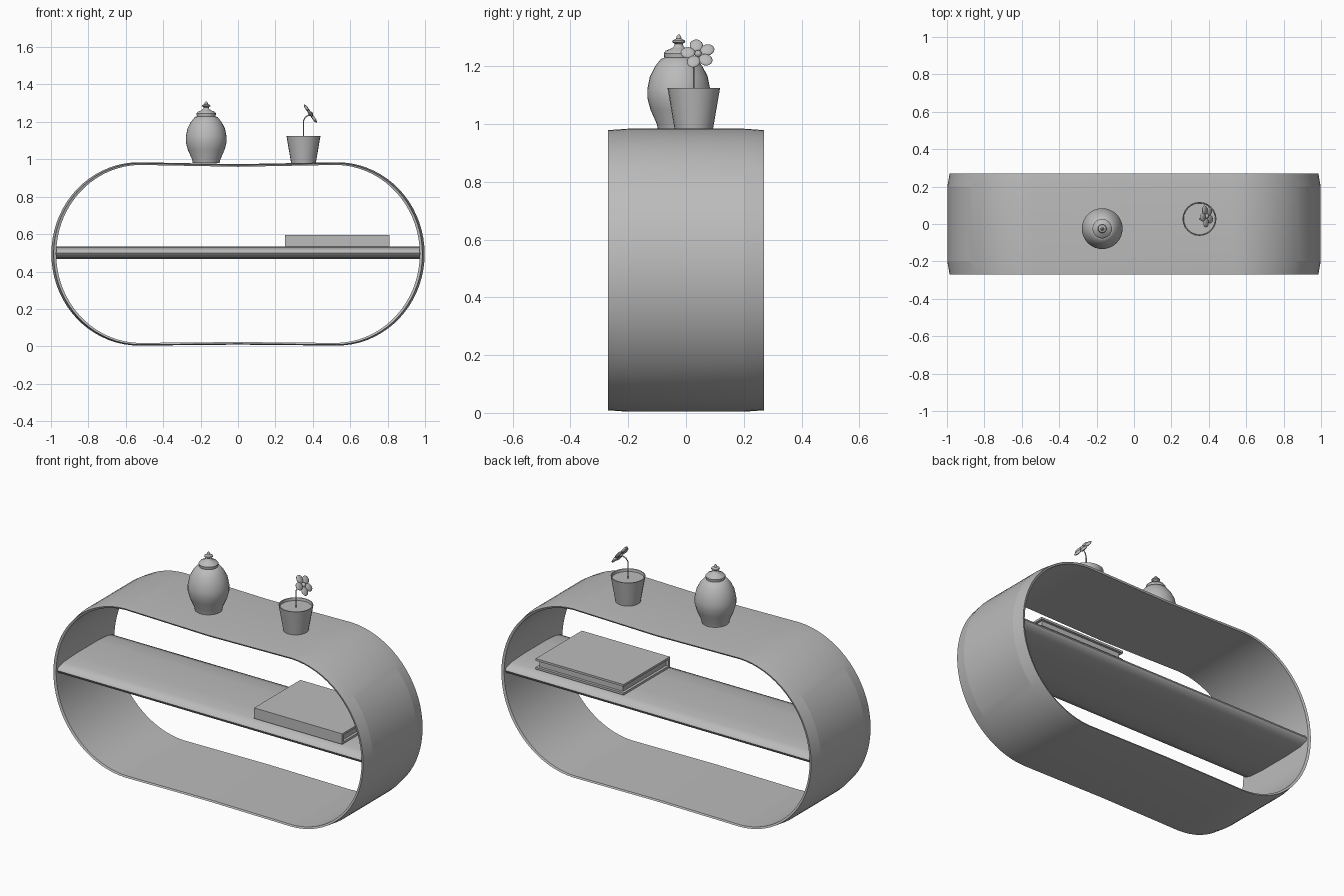
import bpy, bmesh
from math import sin, cos, pi, radians
from mathutils import Vector, Matrix

cube = bpy.data.objects.get("Cube")
if cube:
    bpy.data.objects.remove(cube, do_unlink=True)

grey = bpy.data.materials.new("plain_grey")
grey.use_nodes = True
GREY = (0.5, 0.5, 0.5, 1)
grey.diffuse_color = GREY
grey.node_tree.nodes["Principled BSDF"].inputs["Base Color"].default_value = GREY


def finish(name, bm, angle=30):
    bmesh.ops.recalc_face_normals(bm, faces=bm.faces)
    mesh = bpy.data.meshes.new(name)
    bm.to_mesh(mesh)
    bm.free()
    mesh.materials.append(grey)
    ob = bpy.data.objects.new(name, mesh)
    bpy.context.collection.objects.link(ob)
    bpy.ops.object.select_all(action='DESELECT')
    ob.select_set(True)
    bpy.context.view_layer.objects.active = ob
    if angle:
        bpy.ops.object.shade_smooth_by_angle(angle=radians(angle))
    return ob


def skin(bm, loops, closed=False):
    """Bridge equal loops of points with quads; cap the ends if open."""
    rows = [[bm.verts.new(p) for p in loop] for loop in loops]
    n = len(rows[0])
    for i in range(len(rows) if closed else len(rows) - 1):
        a, b = rows[i], rows[(i + 1) % len(rows)]
        for j in range(n):
            k = (j + 1) % n
            bm.faces.new((a[j], a[k], b[k], b[j]))
    if not closed:
        bm.faces.new(rows[0])
        bm.faces.new(rows[-1])


def lathe(name, profile, x, y, sides, angle):
    bm = bmesh.new()
    skin(bm, [[(x + r * cos(2 * pi * j / sides), y + r * sin(2 * pi * j / sides), z)
               for j in range(sides)] for r, z in profile])
    return finish(name, bm, angle)


def box(name, x0, x1, y0, y1, z0, z1):
    bm = bmesh.new()
    skin(bm, [[(x0, y0, z), (x1, y0, z), (x1, y1, z), (x0, y1, z)] for z in (z0, z1)])
    return finish(name, bm, 0)


# Oval frame: a bevelled band swept round a stadium-like path
STRAIGHT, RX, RZ, MID = 0.53, 0.468, 0.49, 0.494
path = []
STEPS = 18
for quarter in range(4):
    for i in range(STEPS + 1):
        a = (quarter + i / STEPS) * pi / 2
        side = 1 if quarter in (0, 3) else -1
        if quarter in (1, 3) and i == 0 and quarter == 3:
            path.append((0, -RZ + 0.005, 0, -1))
        if quarter == 1 and i == 0:
            path.append((0, RZ - 0.01, 0, 1))
        if quarter in (0, 2) and i == 0 and quarter == 2:
            continue
        if quarter == 3 and i == STEPS:
            continue
        path.append((side * STRAIGHT + RX * cos(a), RZ * sin(a), cos(a), sin(a)))
loops = []
for x, z, nx, nz in path:
    wall = 0.014 + 0.012 * abs(nx)
    edge = 0.005 + 0.007 * abs(nx)
    section = [(0, -0.2), (0, 0.2), (edge, 0.27), (wall, 0.265), (wall, -0.265), (edge, -0.27)]
    loops.append([(x - nx * d, y, MID + z - nz * d) for d, y in section])
bm = bmesh.new()
skin(bm, loops, closed=True)
finish("oval_frame", bm, 8)

# Middle shelf with a softly rounded cross-section
half = [(0.255, 0), (0.245, 0.016), (0.2, 0.028), (0.1, 0.034)]
upper = half + [(-y, z) for y, z in reversed(half)]
section = upper + [(-y, -z) for y, z in upper[1:-1]]
bm = bmesh.new()
skin(bm, [[(x, y, 0.5 + z) for y, z in section] for x in (-0.98, 0.98)])
finish("shelf", bm, 60)

# Book lying on the shelf
box("book_lower_cover", 0.25, 0.81, -0.21, 0.21, 0.534, 0.546)
box("book_upper_cover", 0.25, 0.81, -0.21, 0.21, 0.583, 0.595)
box("book_pages", 0.265, 0.795, -0.198, 0.195, 0.546, 0.583)
box("book_spine", 0.25, 0.81, -0.21, -0.198, 0.546, 0.583)

# Lidded vase
lathe("vase", [(0.072, 0.98), (0.076, 1.0), (0.098, 1.05), (0.109, 1.09), (0.109, 1.12),
               (0.1, 1.165), (0.082, 1.2), (0.062, 1.225), (0.05, 1.23)], -0.17, -0.025, 32, 40)
lathe("vase_lid", [(0.05, 1.23), (0.052, 1.245), (0.045, 1.254), (0.025, 1.262), (0.016, 1.27),
                   (0.014, 1.278), (0.023, 1.284), (0.021, 1.29), (0.009, 1.296),
                   (0.008, 1.303), (0.003, 1.31)], -0.17, -0.025, 24, 40)

# Flower pot with hollow rim and soil
PX, PY = 0.35, 0.027
lathe("flower_pot", [(0.066, 0.98), (0.091, 1.125), (0.086, 1.125), (0.084, 1.11)], PX, PY, 24, 20)

# Bent stem
curve = bpy.data.curves.new("stem_path", 'CURVE')
curve.dimensions = '3D'
curve.bevel_depth = 0.003
curve.bevel_resolution = 1
spline = curve.splines.new('POLY')
points = [(PX, PY, 1.1), (PX, PY, 1.205), (0.36, 0.032, 1.225), (0.385, 0.04, 1.24)]
spline.points.add(len(points) - 1)
for p, co in zip(spline.points, points):
    p.co = (*co, 1)
curve.materials.append(grey)
bpy.context.collection.objects.link(bpy.data.objects.new("stem", curve))

# Flower: five flattened petals round a small heart, tilted towards +x
centre = Vector((0.388, 0.042, 1.243))
normal = Vector((0.82, 0, 0.57))
tilt = Matrix.Translation(centre) @ normal.to_track_quat('Z', 'Y').to_matrix().to_4x4()
bm = bmesh.new()
for i in range(5):
    spin = Matrix.Rotation(radians(28 + 72 * i), 4, 'Z')
    place = tilt @ spin @ Matrix.Translation((0.036, 0, 0)) @ Matrix.Diagonal((0.025, 0.023, 0.008, 1))
    bmesh.ops.create_uvsphere(bm, u_segments=16, v_segments=8, radius=1, matrix=place)
bmesh.ops.create_uvsphere(bm, u_segments=12, v_segments=6, radius=0.013, matrix=tilt)
finish("flower", bm, 60)
